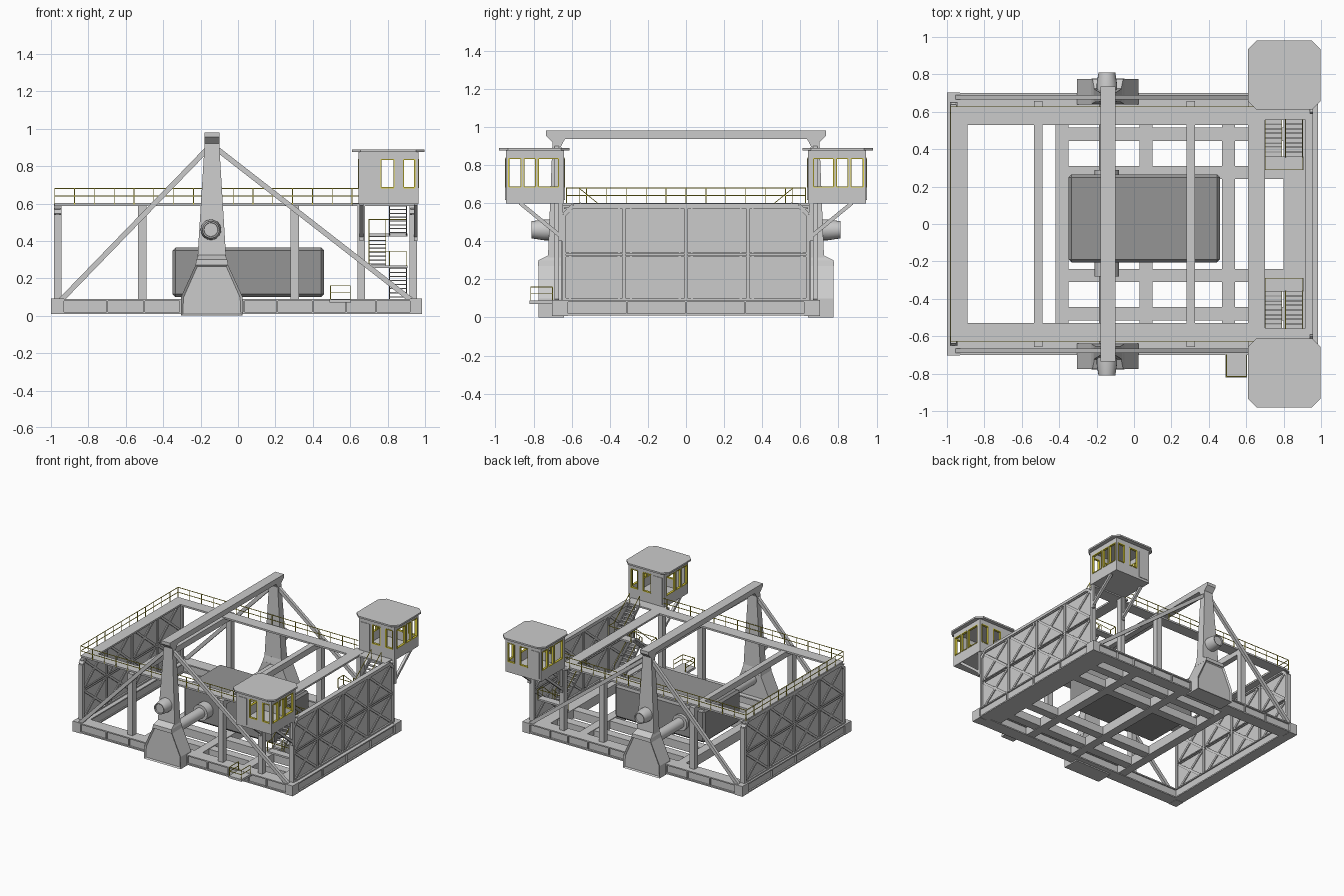
import bpy, bmesh, math
from mathutils import Vector, Matrix

if "Cube" in bpy.data.objects:
    bpy.data.objects.remove(bpy.data.objects["Cube"])


def material(name, r, g, b):
    m = bpy.data.materials.new(name)
    m.diffuse_color = (r, g, b, 1)
    m.use_nodes = True
    m.node_tree.nodes["Principled BSDF"].inputs["Base Color"].default_value = m.diffuse_color
    return m


YELLOW = material("safety_yellow", 0.75, 0.65, 0.05)
DARK = material("dark_grey", 0.3, 0.3, 0.3)


class Part:
    """Collects simple solids into one named object."""
    def __init__(self):
        self.bm = bmesh.new()

    def box(self, x0, x1, y0, y1, z0, z1):
        m = Matrix.Translation(((x0 + x1) / 2, (y0 + y1) / 2, (z0 + z1) / 2))
        s = Matrix.Diagonal((x1 - x0, y1 - y0, z1 - z0, 1))
        bmesh.ops.create_cube(self.bm, size=1, matrix=m @ s)

    def bar(self, a, b, w=0.005, h=None):
        a, b = Vector(a), Vector(b)
        d = b - a
        m = Matrix.Translation((a + b) / 2) @ d.to_track_quat('Z', 'Y').to_matrix().to_4x4()
        bmesh.ops.create_cube(self.bm, size=1, matrix=m @ Matrix.Diagonal((w, h or w, d.length, 1)))

    def loft(self, rings):
        rings = [[self.bm.verts.new(p) for p in r] for r in rings]
        faces = [self.bm.faces.new(rings[0][::-1]), self.bm.faces.new(rings[-1])]
        for r, q in zip(rings, rings[1:]):
            for i in range(len(r)):
                j = (i + 1) % len(r)
                faces.append(self.bm.faces.new((r[i], r[j], q[j], q[i])))
        bmesh.ops.recalc_face_normals(self.bm, faces=faces)
        return faces

    def rects(self, secs):
        return self.loft([[(a, c, z), (b, c, z), (b, d, z), (a, d, z)] for z, a, b, c, d in secs])

    def tube_y(self, x, z, secs, n=20):
        t = [2 * math.pi * i / n for i in range(n)]
        self.loft([[(x + r * math.cos(a), y, z + r * math.sin(a)) for a in t] for y, r in secs])

    def finish(self, name, mat=None, mirror=False, smooth=False, bevel=0):
        me = bpy.data.meshes.new(name)
        self.bm.to_mesh(me)
        self.bm.free()
        ob = bpy.data.objects.new(name, me)
        bpy.context.collection.objects.link(ob)
        if mat:
            me.materials.append(mat)
        if bevel:
            b = ob.modifiers.new("bevel", 'BEVEL')
            b.width, b.segments = bevel, 1
        if mirror:
            m = ob.modifiers.new("mirror", 'MIRROR')
            m.use_axis = (False, True, False)
        if smooth:
            bpy.ops.object.select_all(action='DESELECT')
            ob.select_set(True)
            bpy.context.view_layer.objects.active = ob
            bpy.ops.object.shade_smooth_by_angle(angle=math.radians(35))
        return ob


# Base: ribbed side channels, end channels, corner blocks
p = Part()
p.box(-0.99, 0.975, 0.61, 0.685, 0.015, 0.085)
for z in (0.01, 0.08):
    p.box(-1, 0.985, 0.60, 0.70, z, z + 0.01)
for x in (-0.7, -0.5, -0.31, 0.03, 0.21, 0.4, 0.58, 0.74):
    p.box(x - 0.004, x + 0.004, 0.61, 0.699, 0.015, 0.085)
for x0, x1 in ((-1, -0.93), (0.92, 0.985)):
    p.box(x0, x1, 0.62, 0.702, 0.008, 0.092)
p.finish("base_side_beam", mirror=True)
p = Part()
for s, e in ((-1, -1), (1, 0.985)):
    p.box(*sorted((e - s * 0.08, e - s * 0.012)), -0.62, 0.62, 0.015, 0.085)
    for z in (0.01, 0.08):
        p.box(*sorted((e - s * 0.09, e)), -0.62, 0.62, z, z + 0.01)
    for y in (-0.31, 0, 0.31):
        p.box(*sorted((e - s * 0.08, e - s * 0.001)), y - 0.004, y + 0.004, 0.015, 0.085)
p.finish("base_end_beams")

# Floor grillage
p = Part()
for x0, x1 in ((-0.42, -0.35), (0.03, 0.10), (0.47, 0.54), (0.80, 0.91)):
    p.box(x0, x1, -0.61, 0.61, 0.015, 0.09)
p.finish("floor_cross_beams")
p = Part()
for y0, y1 in ((0.24, 0.31), (0.445, 0.515)):
    p.box(-0.35, 0.81, y0, y1, 0.02, 0.085)
p.finish("floor_long_beams", mirror=True)

# Columns, upper walkway and cross beams
p = Part()
for x0, x1 in ((-0.535, -0.49), (0.28, 0.325), (0.64, 0.68)):
    p.box(x0, x1, 0.61, 0.657, 0.09, 0.59)
p.finish("columns", mirror=True)
p = Part()
p.box(-0.98, 0.70, 0.53, 0.625, 0.588, 0.602)
p.box(0.61, 0.94, 0.555, 0.66, 0.588, 0.601)
p.finish("side_walkway", mirror=True)
p = Part()
p.box(-0.98, -0.89, -0.53, 0.53, 0.588, 0.602)
p.box(0.61, 0.70, -0.53, 0.53, 0.588, 0.602)
for x0, x1 in ((-0.535, -0.49), (0.28, 0.325)):
    p.box(x0, x1, -0.62, 0.62, 0.55, 0.598)
p.finish("upper_cross_beams")

# End walls with chamfered top corners and crossed ribs on both faces
for name, xc in (("left_wall", -0.965), ("right_wall", 0.937)):
    p = Part()
    prof = [(-0.65, 0.09), (0.65, 0.09), (0.65, 0.54), (0.6, 0.588), (-0.6, 0.588), (-0.65, 0.54)]
    p.loft([[(x, y, z) for y, z in prof] for x in (xc - 0.007, xc + 0.007)])
    for (y0, z0), (y1, z1) in zip(prof, prof[1:] + prof[:1]):
        p.bar((xc, y0 * 0.985, z0), (xc, y1 * 0.985, z1), 0.04, 0.022)
    for y in (-0.325, 0, 0.325):
        p.box(xc - 0.016, xc + 0.016, y - 0.008, y + 0.008, 0.09, 0.585)
    for z in (0.322, 0.338, 0.572):
        p.box(xc - 0.015, xc + 0.015, -0.64, 0.64, z - 0.004, z + 0.004)
    for i in range(4):
        y0 = -0.635 + i * 0.3195
        for z0, z1 in ((0.105, 0.315), (0.345, 0.565)):
            for a, b in ((z0, z1), (z1, z0)):
                p.bar((xc, y0 + 0.02, a), (xc, y0 + 0.29, b), 0.028, 0.018)
    p.finish(name)

# Gantry towers: recessed footing, tapered mast, outer hub
p = Part()
foot = p.rects([(0, -0.305, 0.025, 0.64, 0.775), (0.1, -0.305, 0.025, 0.64, 0.775),
                (0.275, -0.225, -0.055, 0.64, 0.775)])
outer = [f for f in foot if all(v.co.y > 0.77 for v in f.verts)]
bmesh.ops.inset_region(p.bm, faces=outer, thickness=0.014, depth=-0.01)
p.rects([(0.27, -0.228, -0.052, 0.64, 0.777), (0.30, -0.222, -0.058, 0.645, 0.775),
         (0.325, -0.212, -0.068, 0.65, 0.725)])
p.rects([(0.30, -0.217, -0.063, 0.65, 0.725), (0.94, -0.177, -0.102, 0.655, 0.70)])
p.finish("gantry_tower", mirror=True)
p = Part()
p.tube_y(-0.145, 0.46, [(0.69, 0.055), (0.745, 0.055), (0.81, 0.045), (0.81, 0.038), (0.80, 0.036)])
p.finish("tower_hub", mirror=True, smooth=True)
p = Part()
half = [(0.735, 0.98), (0.735, 0.955), (0.70, 0.92), (0.70, 0.90), (0.655, 0.90), (0.635, 0.937)]
prof = half + [(-y, z) for y, z in half[::-1]]
p.loft([[(x, y, z) for y, z in prof] for x in (-0.178, -0.1)])
p.finish("gantry_beam")

# Diagonal braces
p = Part()
p.bar((-0.945, 0.678, 0.085), (-0.16, 0.678, 0.895), 0.025, 0.028)
p.bar((0.925, 0.678, 0.085), (-0.11, 0.678, 0.89), 0.025, 0.028)
p.finish("diagonal_braces", mirror=True)

# Central block and its axle
p = Part()
p.box(-0.35, 0.46, -0.205, 0.265, 0.1, 0.365)
p.finish("central_block", DARK, bevel=0.016)
p = Part()
p.tube_y(-0.145, 0.225, [(-0.66, 0.042), (0.66, 0.042)])
p.tube_y(-0.145, 0.225, [(-0.28, 0.065), (0.29, 0.065)])
p.finish("axle", smooth=True)

# Cabins: walls around window openings, floor and roof
X0, X1, Y0, Y1, T = 0.645, 0.965, 0.64, 0.945, 0.012
cab, frames = Part(), Part()
cab.box(X0, X1, Y0, Y1, 0.598, 0.612)
solid_x = ((X0, 0.765), (0.835, 0.885), (0.945, X1))
solid_y = ((Y0, 0.67), (0.775, 0.79), (0.85, 0.865), (0.93, Y1))
for y in (Y0, Y1 - T):
    for z0, z1 in ((0.6, 0.685), (0.835, 0.88)):
        cab.box(X0, X1, y, y + T, z0, z1)
    for a, b in solid_x:
        cab.box(a, b, y, y + T, 0.685, 0.835)
    cab.box(0.662, 0.742, y - 0.004, y + T + 0.004, 0.617, 0.835)
    for (_, a), (b, _) in zip(solid_x, solid_x[1:]):
        for z in (0.685, 0.835):
            frames.bar((a, y + T / 2, z), (b, y + T / 2, z), T + 0.006, 0.007)
        for x in (a, b):
            frames.box(x - 0.003, x + 0.003, y - 0.003, y + T + 0.003, 0.685, 0.835)
for x in (X0, X1 - T):
    for z0, z1 in ((0.6, 0.685), (0.835, 0.88)):
        cab.box(x, x + T, Y0, Y1, z0, z1)
    for a, b in solid_y:
        cab.box(x, x + T, a, b, 0.685, 0.835)
    for (_, a), (b, _) in zip(solid_y, solid_y[1:]):
        for z in (0.685, 0.835):
            frames.box(x - 0.003, x + T + 0.003, a, b, z - 0.003, z + 0.003)
        for y in (a, b):
            frames.box(x - 0.003, x + T + 0.003, y - 0.003, y + 0.003, 0.685, 0.835)
cab.finish("cabin_walls", mirror=True)
frames.finish("cabin_window_frames", YELLOW, mirror=True)
p = Part()
a, b, c, d, k = 0.61, 0.997, 0.612, 0.98, 0.045
octagon = [(a + k, c), (b - k, c), (b, c + k), (b, d - k), (b - k, d), (a + k, d), (a, d - k), (a, c + k)]
p.loft([[(x, y, z) for x, y in octagon] for z in (0.876, 0.889)])
p.finish("cabin_roof", mirror=True)
p = Part()
for x in (0.66, 0.95):
    p.bar((x, 0.65, 0.42), (x, 0.87, 0.6), 0.02, 0.02)
    p.box(x - 0.01, x + 0.01, 0.645, 0.668, 0.4, 0.6)
p.finish("cabin_struts", mirror=True)

# Zigzag stairs with landings and handrails
p, r = Part(), Part()
flights = ((0.81, 0.90, 0.36, 0.09, 0.56, 0.265), (0.70, 0.79, 0.56, 0.265, 0.36, 0.435),
           (0.81, 0.90, 0.36, 0.435, 0.56, 0.598))
for x0, x1, ya, za, yb, zb in flights:
    for i in range(8):
        t = (i + 0.5) / 8
        y, z = ya + (yb - ya) * t, za + (zb - za) * t
        p.box(x0, x1, y - 0.011, y + 0.011, z - 0.003, z + 0.003)
    for x in (x0, x1):
        p.bar((x, ya, za), (x, yb, zb), 0.005, 0.016)
        r.bar((x, ya, za + 0.08), (x, yb, zb + 0.08), 0.004)
        r.bar((x, ya, za), (x, ya, za + 0.08), 0.004)
        r.bar((x, yb, zb), (x, yb, zb + 0.08), 0.004)
for y0, y1, z, ye in ((0.56, 0.62, 0.265, 0.62), (0.29, 0.36, 0.435, 0.29)):
    p.box(0.70, 0.905, y0, y1, z - 0.01, z + 0.004)
    r.bar((0.70, ye, z + 0.08), (0.90, ye, z + 0.08), 0.004)
    for x in (0.70, 0.90):
        r.bar((x, y0, z + 0.08), (x, y1, z + 0.08), 0.004)
        r.bar((x, ye, z), (x, ye, z + 0.08), 0.004)
p.finish("stairs", mirror=True)
r.finish("stair_rails", YELLOW, mirror=True)

# Walkway railings
p = Part()
for z in (0.64, 0.68):
    p.bar((-0.98, 0.627, z), (0.645, 0.627, z), 0.004)
for i in range(16):
    x = -0.98 + i * 0.106
    p.bar((x, 0.627, 0.595), (x, 0.627, 0.68), 0.004)
p.finish("side_railing", YELLOW, mirror=True)
p = Part()
for z in (0.64, 0.68):
    p.bar((-0.98, -0.627, z), (-0.98, 0.627, z), 0.004)
for i in range(1, 12):
    y = -0.627 + i * 1.254 / 12
    p.bar((-0.98, y, 0.595), (-0.98, y, 0.68), 0.004)
p.finish("end_railing", YELLOW)

# Small entry platform on the front side
p = Part()
p.box(0.49, 0.605, -0.82, -0.69, 0.07, 0.088)
p.finish("entry_platform")
p = Part()
for a, b in (((0.495, -0.70), (0.495, -0.815)), ((0.495, -0.815), (0.60, -0.815)), ((0.60, -0.815), (0.60, -0.70))):
    for z in (0.125, 0.16):
        p.bar((*a, z), (*b, z), 0.004)
    p.bar((*a, 0.08), (*a, 0.16), 0.004)
    p.bar((*b, 0.08), (*b, 0.16), 0.004)
p.finish("entry_railing", YELLOW)
